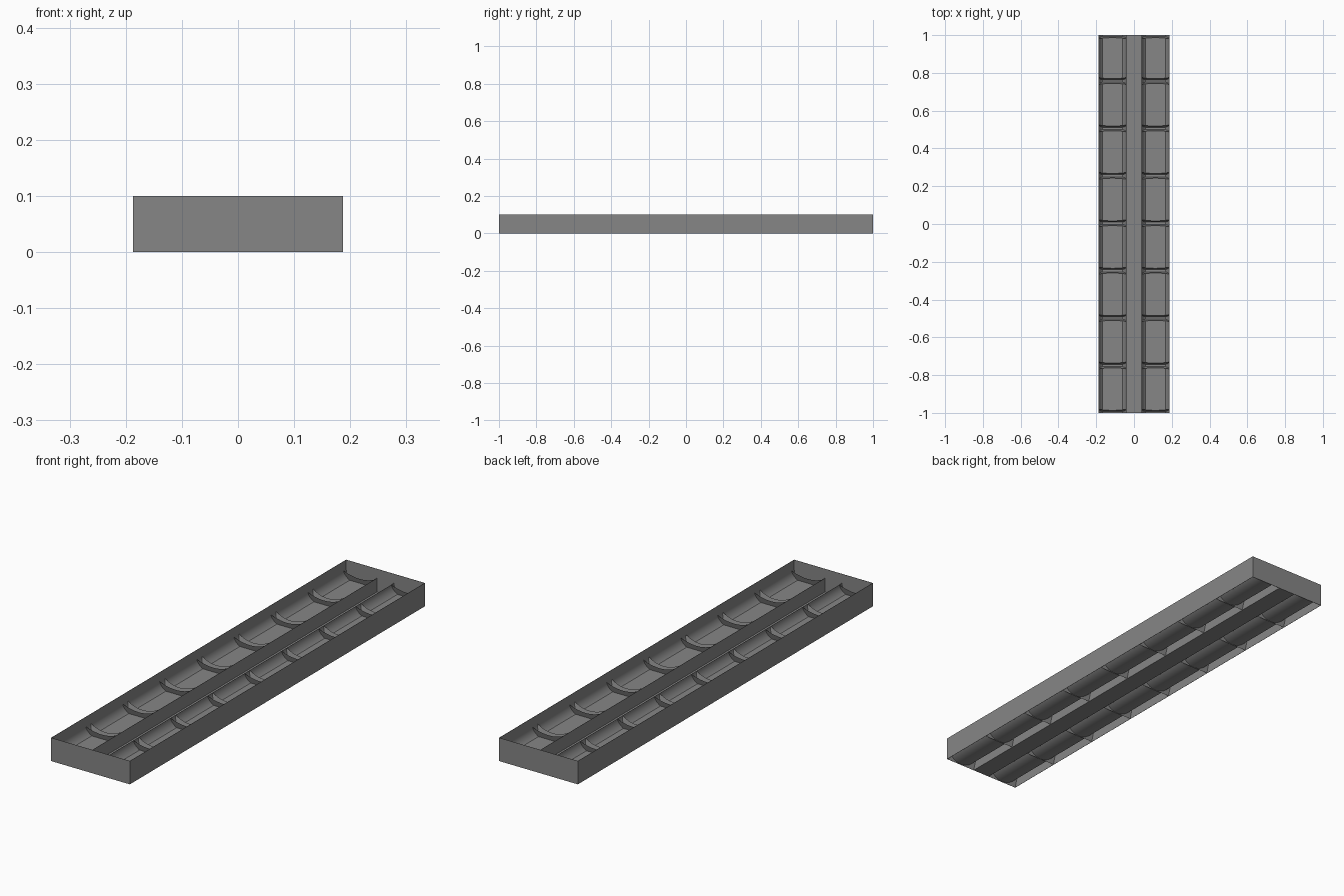
import bpy, math

if "Cube" in bpy.data.objects:
    bpy.data.objects.remove(bpy.data.objects["Cube"])

L, W, H = 2.0, 0.374, 0.1          # overall size
TX, TR = 0.1135, 0.0725            # trough centre and half width
Z0, Z1 = 0.002, 0.06               # trough bottom and rim
ZP = 0.02                          # height of the flat panel in a trough

grey = bpy.data.materials.new("dark_grey")
grey.diffuse_color = (0.24, 0.24, 0.24, 1)
grey.use_nodes = True
grey.node_tree.nodes["Principled BSDF"].inputs["Base Color"].default_value = grey.diffuse_color


def make(name, verts, faces, smooth=False):
    me = bpy.data.meshes.new(name)
    me.from_pydata(verts, [], faces)
    me.update()
    me.materials.append(grey)
    ob = bpy.data.objects.new(name, me)
    bpy.context.collection.objects.link(ob)
    if smooth:
        for p in me.polygons:
            p.use_smooth = True
    return ob


def box(name, x0, x1, y0, y1, z0, z1):
    v = [(x, y, z) for x in (x0, x1) for y in (y0, y1) for z in (z0, z1)]
    f = [(0, 1, 3, 2), (4, 6, 7, 5), (0, 4, 5, 1),
         (2, 3, 7, 6), (0, 2, 6, 4), (1, 5, 7, 3)]
    return make(name, v, f)


# outer frame: four thin walls, open above and below
T = 0.001
E = L / 2 - T
for s, side in ((-1, "left"), (1, "right")):
    a, b = sorted((s * W / 2, s * (W / 2 - T)))
    box(side + "_wall", a, b, -L / 2, L / 2, 0, H)
for s, side in ((-1, "front"), (1, "back")):
    a, b = sorted((s * L / 2, s * E))
    box(side + "_wall", -W / 2 + T, W / 2 - T, a, b, 0, H)

# U-shaped channel along the middle
C = TX - TR
box("channel_floor", -C, C, -E, E, 0, T)
for s, side in ((-1, "left"), (1, "right")):
    a, b = sorted((s * C, s * (C - T)))
    box(side + "_channel_wall", a, b, -E, E, T, Z1)


def trough(name, cx):
    # rounded reflector
    n, verts = 24, []
    for i in range(n + 1):
        a = math.pi * i / n
        x, z = cx - TR * math.cos(a), Z1 - (Z1 - Z0) * math.sin(a)
        verts += [(x, -E, z), (x, E, z)]
    faces = [(2 * i, 2 * i + 2, 2 * i + 3, 2 * i + 1) for i in range(n)]
    make(name, verts, faces, True)


def blade(name, cx, y, lo=1, hi=1):
    # folded V-shaped cross blade whose top edges dip in the middle
    n, verts = 10, []
    for i in range(n + 1):
        t = -1 + 2 * i / n
        z = 0.042 + (Z1 - 0.042) * t * t
        w = 0.018 * z / Z1
        x = cx + TR * t
        verts += [(x, y - lo * w, z), (x, y + hi * w, z), (x, y, 0.001)]
    faces = [(0, 1, 2), (3 * n, 3 * n + 2, 3 * n + 1)]
    for i in range(n):
        for a, b in ((1, 2), (2, 0)):
            faces.append((3 * i + a, 3 * i + 3 + a, 3 * i + 3 + b, 3 * i + b))
    make(name, verts, faces)


# two troughs, each divided into eight cells
for s, side in ((-1, "left"), (1, "right")):
    trough(side + "_reflector", s * TX)
    box(side + "_panel", s * TX - 0.052, s * TX + 0.052, -E, E, ZP - T, ZP)
    for k in range(1, 8):
        blade(f"{side}_blade_{k}", s * TX, -1 + 0.251 * k)
    blade(side + "_front_blade", s * TX, -E, lo=0)
    blade(side + "_back_blade", s * TX, E, hi=0)
